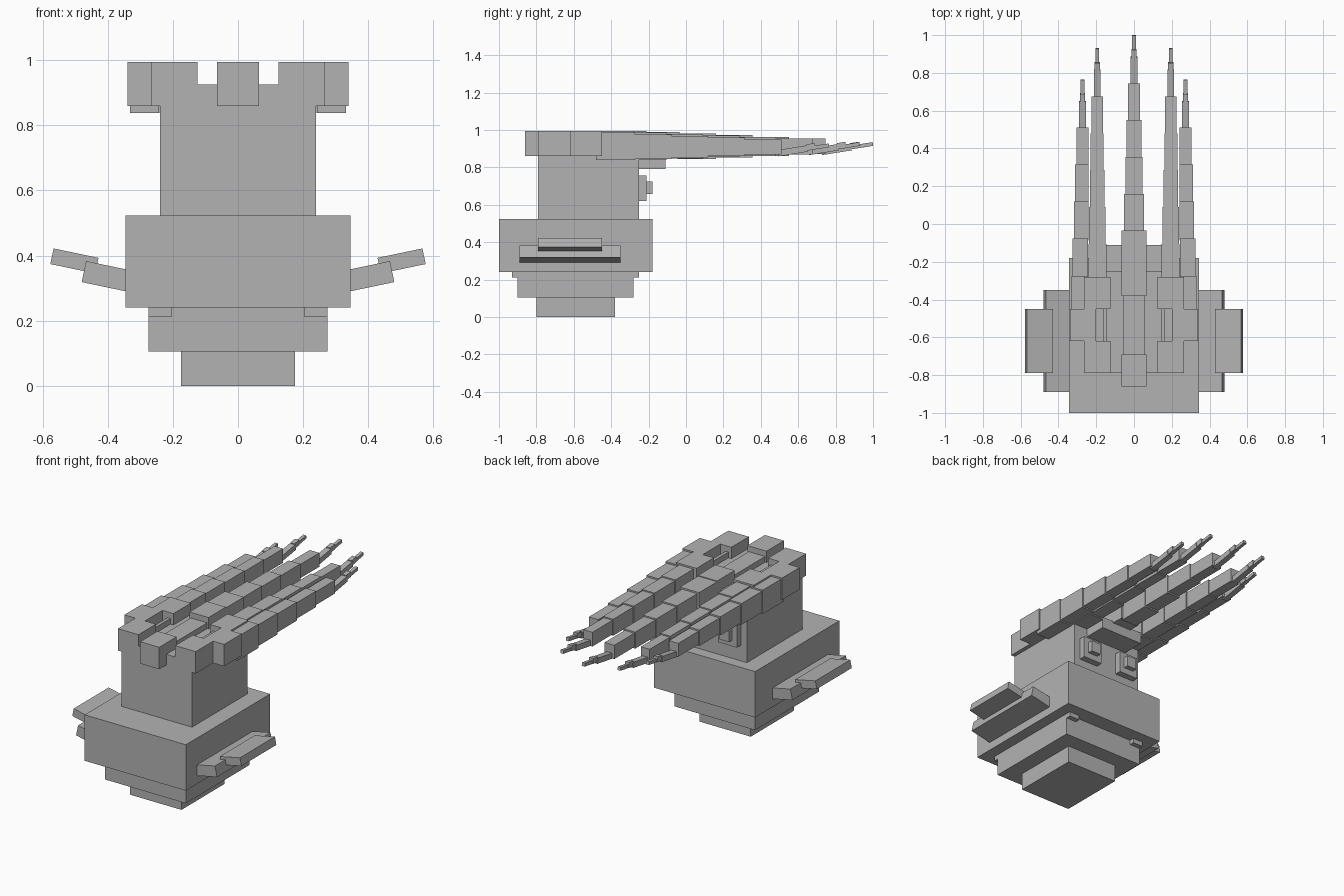
import bpy
import math
from mathutils import Matrix, Vector

old = bpy.data.objects.get("Cube")
if old:
    bpy.data.objects.remove(old, do_unlink=True)

grey = bpy.data.materials.new("stone grey")
grey.use_nodes = True
colour = (0.45, 0.45, 0.45, 1)
grey.diffuse_color = colour
grey.node_tree.nodes["Principled BSDF"].inputs["Base Color"].default_value = colour

QUADS = [(0, 1, 3, 2), (4, 6, 7, 5), (0, 4, 5, 1),
         (2, 3, 7, 6), (0, 2, 6, 4), (1, 5, 7, 3)]


def box(name, x, y, z, rot=None):
    """Box from (min, max) ranges, optionally turned about its centre."""
    centre = Vector((sum(x) / 2, sum(y) / 2, sum(z) / 2))
    rot = rot or Matrix.Identity(3)
    pts = [centre + rot @ (Vector((a, b, c)) - centre)
           for a in x for b in y for c in z]
    mesh = bpy.data.meshes.new(name)
    mesh.from_pydata(pts, [], QUADS)
    mesh.materials.append(grey)
    ob = bpy.data.objects.new(name, mesh)
    bpy.context.collection.objects.link(ob)
    return ob


def pair(name, x, y, z, angle=0):
    """Matching left (+x) and right boxes, tilted about y."""
    for side, s in (("left", 1), ("right", -1)):
        xs = sorted((s * x[0], s * x[1]))
        box(f"{side}_{name}", xs, y, z, Matrix.Rotation(-s * angle, 3, 'Y'))


def lerp(a, b, t):
    return a + (b - a) * t


def finger(name, x0, x1, y0, y1, half0, half1, top, bottom, n, end_z):
    """Stepped arm of shrinking segments with a thin, upturned tip."""
    step = (y1 - y0) / n
    for i in range(n):
        t = i / (n - 1)
        cx, h = lerp(x0, x1, t), lerp(half0, half1, t)
        box(f"{name}_segment_{i + 1}", (cx - h, cx + h),
            (y0 + i * step - 0.01, y0 + (i + 1) * step),
            (lerp(bottom[0], bottom[1], t), lerp(top[0], top[1], t)))
    tilt = Matrix.Rotation(math.radians(9), 3, 'X')
    for part, h, a, b, drop, thick in (
            ("tip_base", 0.018, -0.02, 0.14, 0.030, 0.034),
            ("tip_knuckle", 0.014, 0.135, 0.18, 0.008, 0.032),
            ("tip_end", 0.010, 0.13, 0.255, 0.010, 0.020)):
        z = end_z - drop
        box(f"{name}_{part}", (x1 - h, x1 + h), (y1 + a, y1 + b),
            (z - thick / 2, z + thick / 2), tilt)


# Stacked body
box("base", (-0.175, 0.175), (-0.80, -0.38), (0, 0.105))
box("lower_body", (-0.275, 0.275), (-0.90, -0.28), (0.105, 0.24))
box("main_body", (-0.345, 0.345), (-1.0, -0.18), (0.24, 0.523))
box("neck", (-0.24, 0.24), (-0.79, -0.25), (0.523, 0.925))
pair("front_tab", (0.205, 0.275), (-0.93, -0.90), (0.212, 0.24))
pair("rear_tab", (0.205, 0.275), (-0.28, -0.25), (0.212, 0.24))

# Side fins
slope = math.radians(11.8)
pair("lower_fin", (0.32, 0.475), (-0.89, -0.35), (0.302, 0.368), slope)
pair("upper_fin", (0.432, 0.573), (-0.79, -0.45), (0.359, 0.408), slope)

# Eyes and brow on the back
pair("eye", (0.07, 0.20), (-0.25, -0.21), (0.62, 0.755))
pair("pupil", (0.102, 0.168), (-0.21, -0.18), (0.657, 0.725))
box("brow", (-0.145, 0.145), (-0.25, -0.11), (0.79, 0.86))

# Crown blocks
box("front_crown_block", (-0.065, 0.065), (-0.86, -0.69), (0.86, 0.995))
box("rear_crown_block", (-0.065, 0.065), (-0.38, -0.21), (0.86, 0.995))
pair("front_corner_block", (0.125, 0.265), (-0.79, -0.62), (0.86, 0.995))
pair("rear_corner_block", (0.125, 0.265), (-0.45, -0.28), (0.86, 0.995))
pair("outer_crown_block", (0.20, 0.34), (-0.62, -0.45), (0.86, 0.995))
pair("crown_ledge", (0.145, 0.165), (-0.62, -0.45), (0.86, 0.96))
box("centre_rail", (-0.056, 0.056), (-0.69, -0.38), (0.86, 0.96))
box("centre_knuckle", (-0.065, 0.065), (-0.21, -0.035), (0.85, 0.99))

# Five long fingers
finger("centre_finger", 0, 0, -0.035, 0.745, 0.052, 0.033,
       (0.98, 0.955), (0.845, 0.87), 4, 0.925)
for side, s in (("left", 1), ("right", -1)):
    finger(f"{side}_inner_finger", s * 0.194, s * 0.195, -0.30, 0.675,
           0.048, 0.030, (0.985, 0.955), (0.84, 0.868), 5, 0.925)
    finger(f"{side}_outer_finger", s * 0.287, s * 0.273, -0.47, 0.51,
           0.044, 0.032, (0.985, 0.95), (0.838, 0.868), 5, 0.918)
